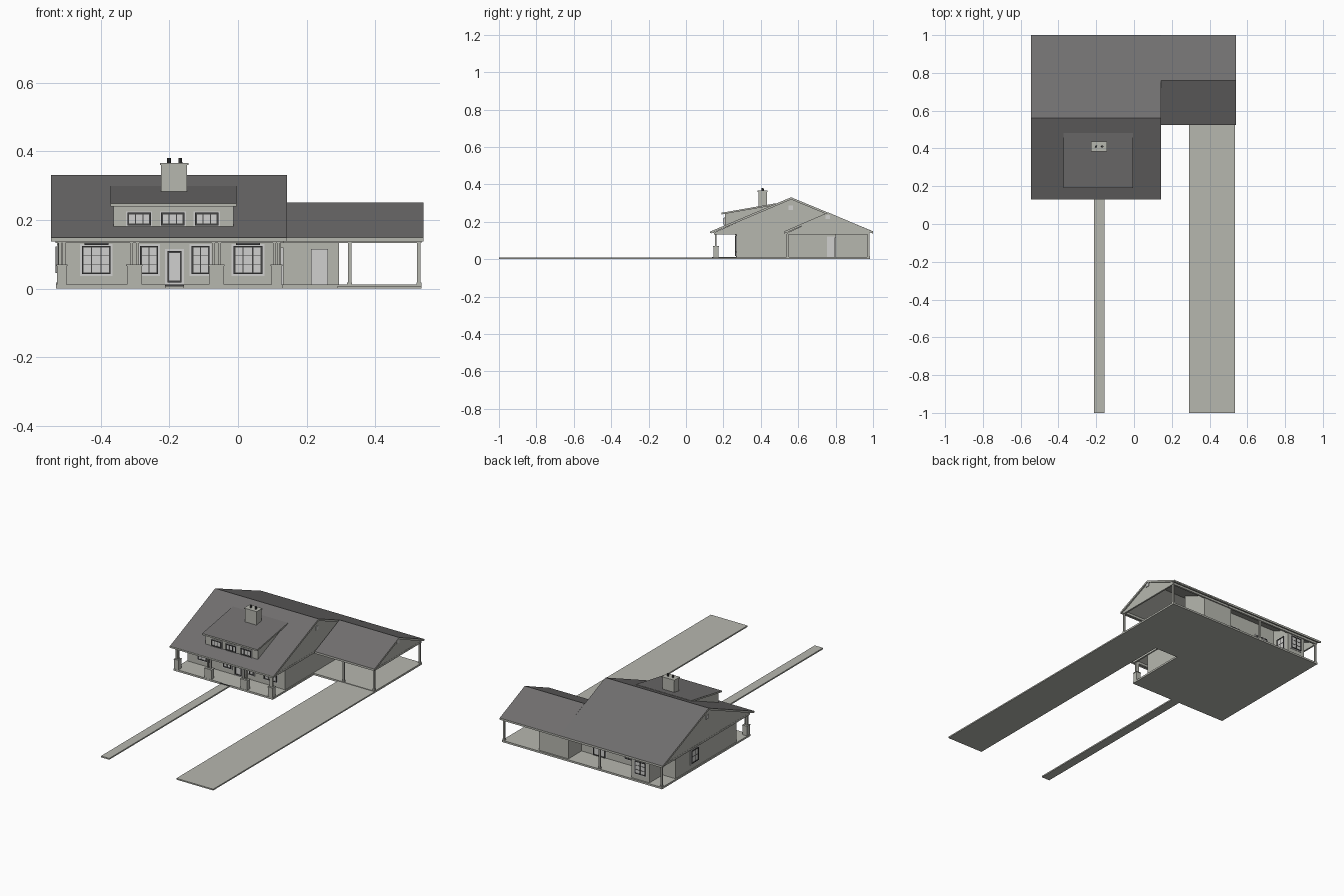
import bpy, bmesh, math
from mathutils import Matrix, Vector

if "Cube" in bpy.data.objects:
    bpy.data.objects.remove(bpy.data.objects["Cube"])


def material(name, *rgb):
    m = bpy.data.materials.new(name)
    m.diffuse_color = (*rgb, 1)
    m.use_nodes = True
    m.node_tree.nodes["Principled BSDF"].inputs["Base Color"].default_value = m.diffuse_color
    return m


WALL = material("pale_grey", 0.47, 0.475, 0.43)
ROOF = material("slate_grey", 0.165, 0.16, 0.16)
LIGHT = material("off_white", 0.63, 0.63, 0.62)
DARK = material("charcoal", 0.06, 0.06, 0.06)


def finish(bm, name, mats):
    bmesh.ops.recalc_face_normals(bm, faces=bm.faces)
    me = bpy.data.meshes.new(name)
    bm.to_mesh(me)
    bm.free()
    for m in mats:
        me.materials.append(m)
    ob = bpy.data.objects.new(name, me)
    bpy.context.collection.objects.link(ob)
    return ob


def add_box(bm, x0, x1, y0, y1, z0, z1, mi=0, mat=Matrix()):
    c = Vector(((x0 + x1) / 2, (y0 + y1) / 2, (z0 + z1) / 2))
    m = mat @ Matrix.Translation(c) @ Matrix.Diagonal((x1 - x0, y1 - y0, z1 - z0, 1))
    r = bmesh.ops.create_cube(bm, size=1, matrix=m)
    for f in {f for v in r["verts"] for f in v.link_faces}:
        f.material_index = mi


def box(name, x0, x1, y0, y1, z0, z1, mat=WALL):
    bm = bmesh.new()
    add_box(bm, x0, x1, y0, y1, z0, z1)
    return finish(bm, name, [mat])


def prism(name, yz, x0, x1, mats):
    """Extrude a side profile along x; upward faces take the second material."""
    bm = bmesh.new()
    f = bm.faces.new([bm.verts.new((x0, y, z)) for y, z in yz])
    r = bmesh.ops.extrude_face_region(bm, geom=[f])
    bmesh.ops.translate(bm, vec=(x1 - x0, 0, 0),
                        verts=[g for g in r["geom"] if isinstance(g, bmesh.types.BMVert)])
    bmesh.ops.recalc_face_normals(bm, faces=bm.faces)
    if len(mats) > 1:
        for f in bm.faces:
            f.material_index = int(f.normal.z > 0.3)
    return finish(bm, name, mats)


def opening(name, x, y, z0, z1, w, turn=0, cols=2, rows=2, frame=DARK, surround=0.006):
    """Window or door plate with frame and bars; turn 0 faces the front."""
    bm = bmesh.new()
    m = Matrix.Translation((x, y, 0)) @ Matrix.Rotation(math.radians(turn), 4, 'Z')
    h, t, s = w / 2, 0.005, surround
    if s:
        add_box(bm, -h - s, h + s, -0.002, 0.001, max(z0 - s, 0.011), z1 + s, 1, m)
    add_box(bm, -h, h, -0.004, 0, z0, z1, 1, m)
    for a, b in ((-h, -h + t), (h - t, h)):
        add_box(bm, a, b, -0.007, 0, z0, z1, 0, m)
    for a, b in ((z0, z0 + t), (z1 - t, z1)):
        add_box(bm, -h + t, h - t, -0.007, 0, a, b, 0, m)
    for i in range(1, cols):
        u = -h + w * i / cols
        add_box(bm, u - .0015, u + .0015, -0.006, 0, z0 + t, z1 - t, 0, m)
    for i in range(1, rows):
        v = z0 + (z1 - z0) * i / rows
        add_box(bm, -h + t, h - t, -0.0055, 0, v - .001, v + .001, 0, m)
    return finish(bm, name, [frame, LIGHT])


# Ground slabs, drive and path
box("house_slab", -0.53, 0.13, 0.145, 0.985, 0, 0.011)
box("carport_slab", 0.13, 0.535, 0.535, 0.985, 0, 0.011)
box("driveway", 0.29, 0.535, -1, 0.535, 0, 0.008)
box("front_path", -0.212, -0.157, -1, 0.145, 0, 0.008)


# House walls, following the plan with rear recesses, topped at the roof slope
def roof_z(y):
    return 0.148 + min((y - 0.13) / 0.43, (1 - y) / 0.44) * 0.183


plan = [(-.525, .27), (.125, .27), (.125, .80), (.295, .80), (.295, .975), (.1, .975),
        (.1, .85), (-.32, .85), (-.32, .975), (-.44, .975), (-.44, .85), (-.525, .85)]
bm = bmesh.new()
low = [bm.verts.new((x, y, 0.01)) for x, y in plan]
top = [bm.verts.new((x, y, roof_z(y) - 0.010)) for x, y in plan]
bm.faces.new(low)
for i in range(len(plan)):
    j = (i + 1) % len(plan)
    bm.faces.new((low[i], low[j], top[j], top[i]))
finish(bm, "house_walls", [WALL])


# Pitched roofs and their gable panels
def gable_roof(name, x0, x1, y0, yr, y1, zr):
    t, e = 0.012, 0.149
    prism(name, [(y0, e), (yr, zr), (y1, e), (y1, e - t), (yr, zr - t), (y0, e - t)],
          x0, x1, [WALL, ROOF])


def gable_panel(name, x, y0, yr, y1, zr):
    prism(name, [(y0, 0.14), (yr, zr - 0.008), (y1, 0.14)], x - 0.004, x + 0.004, [WALL])


gable_roof("main_roof", -0.545, 0.143, 0.133, 0.562, 1.0, 0.331)
gable_roof("carport_roof", 0.143, 0.541, 0.525, 0.76, 0.998, 0.25)
for side, x in (("left", -0.527), ("right", 0.127)):
    gable_panel(side + "_gable", x, 0.145, 0.562, 0.99, 0.331)
gable_panel("carport_gable", 0.529, 0.54, 0.76, 0.99, 0.25)
for name, x, y, z in (("right_vent", 0.132, .56, .275), ("left_vent", -.535, .56, .275),
                      ("carport_vent", 0.534, .757, .225)):
    box(name, x - 0.001, x + 0.003, y - .012, y + .012, z - .011, z + .011, LIGHT)

# Eave beams and gutters
box("front_beam", -0.53, 0.13, 0.15, 0.164, 0.132, 0.146)
box("rear_beam", -0.53, 0.535, 0.97, 0.982, 0.132, 0.146)
box("carport_beam", 0.13, 0.535, 0.54, 0.552, 0.132, 0.146)
for name, x, y0, y1 in (("left_beam", -0.527, .15, .98), ("right_beam", .127, .15, .54),
                        ("carport_side_beam", .529, .54, .98)):
    box(name, x - .005, x + .005, y0, y1, 0.132, 0.143)
box("front_gutter", -0.545, 0.143, 0.129, 0.134, 0.141, 0.149)
box("rear_gutter", -0.545, 0.541, 0.997, 1.0, 0.141, 0.149)

# Front porch: pedestals with paired slim posts
for i, (x, w) in enumerate(((-.513, .028), (-.302, .044), (-.063, .044), (.112, .03))):
    box(f"porch_pedestal_{i}", x - w / 2, x + w / 2, .146, .174, .01, .066)
    box(f"pedestal_cap_{i}", x - w / 2 - .002, x + w / 2 + .002, .144, .176, .066, .07)
    for k in (-1, 1):
        px = x + k * w * 0.2
        box(f"porch_post_{i}_{k}", px - .0045, px + .0045, .154, .164, .07, .133)

# Carport and rear porch posts
for i, (x, y) in enumerate(((.325, .543), (.527, .543), (.527, .976),
                            (-.523, .976), (-.11, .976))):
    box(f"slim_post_{i}", x - .005, x + .005, y - .005, y + .005, .01, .135)
    box(f"post_foot_{i}", x - .007, x + .007, y - .007, y + .007, .01, .018)

# Front windows and door
for i, (x, w) in enumerate(((-.413, .084), (.029, .084))):
    opening(f"large_front_window_{i}", x, .27, .042, .124, w, cols=3, rows=3)
    box(f"window_head_{i}", x - .035, x + .035, .262, .27, .127, .132, DARK)
for i, x in enumerate((-.259, -.109)):
    opening(f"small_front_window_{i}", x, .27, .042, .124, .052, cols=2, rows=3)
opening("front_door", -.185, .27, .018, .109, .042, cols=1, rows=1)
box("door_step", -.212, -.157, .138, .146, .004, .011, DARK)

# Side and rear openings
opening("left_window", -.525, .67, .045, .122, .07, turn=-90)
opening("rear_bay_window", -.38, .975, .045, .122, .07, turn=180, rows=3)
opening("rear_window", -.23, .85, .045, .122, .08, turn=180, cols=3)
opening("rear_door", -.02, .85, .012, .112, .08, turn=180, rows=1)
opening("bay_side_window", -.32, .915, .045, .122, .06, turn=90)
opening("store_door", .237, .80, .012, .115, .05, cols=1, rows=1, frame=LIGHT, surround=0)
opening("carport_door", .125, .777, .012, .12, .044, turn=90, cols=1, rows=1,
        frame=LIGHT, surround=0)

# Shed dormer with three windows
prism("dormer_walls", [(.208, .165), (.208, .243), (.465, .288), (.465, .27)],
      -.363, -.013, [WALL])
prism("dormer_roof", [(.19, .248), (.482, .299), (.482, .29), (.19, .239)],
      -.372, -.004, [WALL, ROOF])
for i, x in enumerate((-.288, -.19, -.091)):
    opening(f"dormer_window_{i}", x, .208, .184, .221, .068, cols=3, rows=1, surround=.004)

# Chimney with cap and flue pots
box("chimney", -.224, -.148, .387, .433, .25, .36)
box("chimney_cap", -.228, -.144, .383, .437, .36, .366)
for i, x in enumerate((-.201, -.168)):
    bm = bmesh.new()
    bmesh.ops.create_cone(bm, cap_ends=True, segments=10, radius1=.006, radius2=.0055,
                          depth=.016, matrix=Matrix.Translation((x, .41, .372)))
    finish(bm, f"flue_pot_{i}", [DARK])
